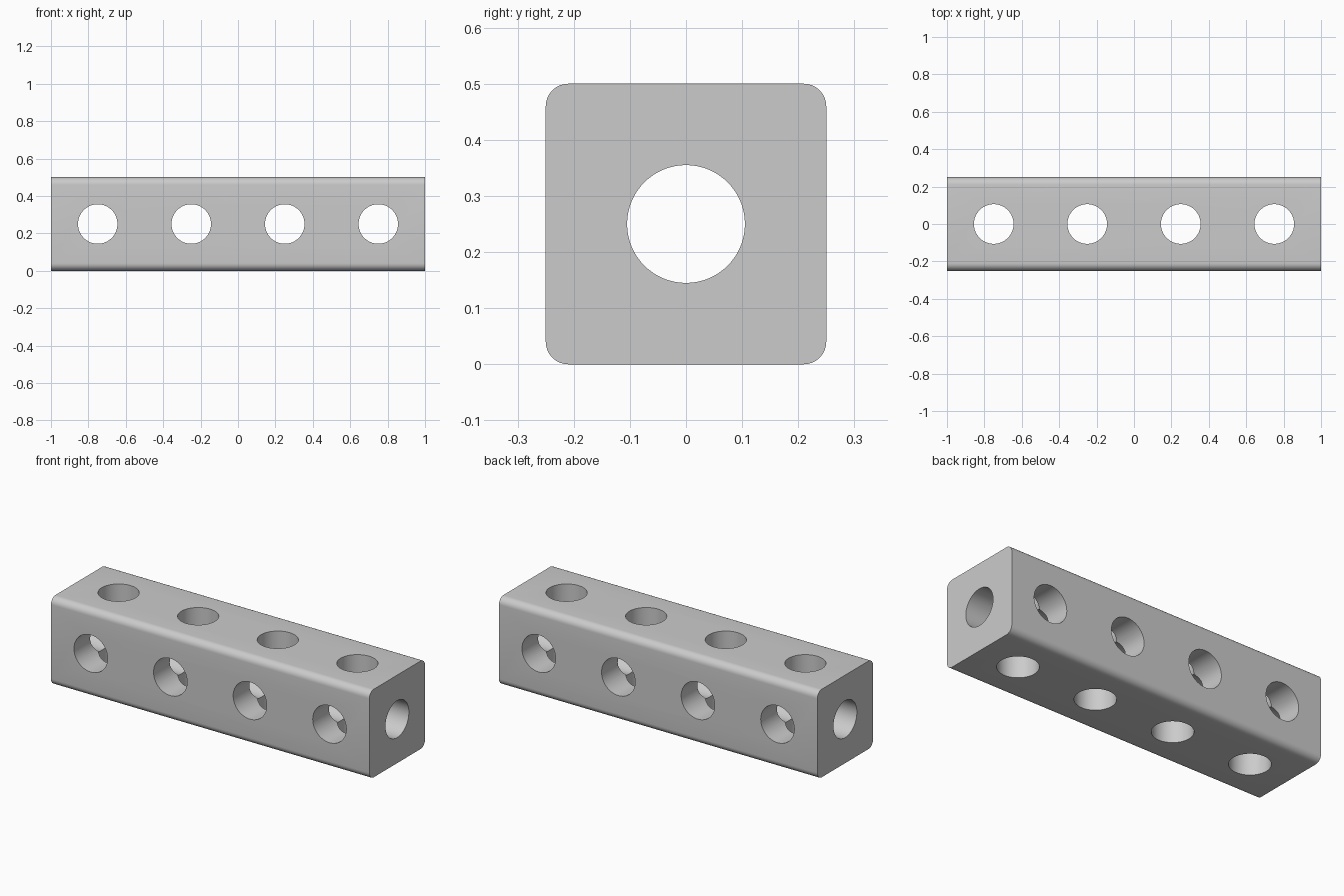
import bpy, bmesh
from math import pi, radians
from mathutils import Matrix, Vector

if "Cube" in bpy.data.objects:
    bpy.data.objects.remove(bpy.data.objects["Cube"])

LENGTH, SIDE, FILLET = 2.0, 0.5, 0.04
HOLE_X = [-0.75, -0.25, 0.25, 0.75]
MID = SIDE / 2


def add_object(name, bm):
    mesh = bpy.data.meshes.new(name)
    bm.to_mesh(mesh)
    bm.free()
    obj = bpy.data.objects.new(name, mesh)
    bpy.context.collection.objects.link(obj)
    return obj


def hole_cutter(name, xs, radius, depth, rotation):
    bm = bmesh.new()
    for x in xs:
        bmesh.ops.create_cone(bm, cap_ends=True, segments=64,
                              radius1=radius, radius2=radius, depth=depth,
                              matrix=Matrix.Translation((x, 0, MID)) @ rotation)
    return add_object(name, bm)


# Square beam with its four long edges rounded
bm = bmesh.new()
bmesh.ops.create_cube(bm, size=1, matrix=Matrix.Translation((0, 0, MID))
                      @ Matrix.Diagonal((LENGTH, SIDE, SIDE, 1)))
long_edges = [e for e in bm.edges
              if abs(e.verts[0].co.x - e.verts[1].co.x) > 1]
bmesh.ops.bevel(bm, geom=long_edges, offset=FILLET, segments=8,
                profile=0.5, affect='EDGES')
beam = add_object("drilled_beam", bm)

# Lengthwise bore, then rows of holes front-to-back and top-to-bottom
cutters = [
    hole_cutter("bore_cutter", [0], 0.105, 2.4, Matrix.Rotation(pi / 2, 4, 'Y')),
    hole_cutter("side_hole_cutter", HOLE_X, 0.1055, 0.8, Matrix.Rotation(pi / 2, 4, 'X')),
    hole_cutter("top_hole_cutter", HOLE_X, 0.106, 0.8, Matrix.Identity(4)),
]
bpy.context.view_layer.objects.active = beam
beam.select_set(True)
for cutter in cutters:
    cutter.hide_render = True
    mod = beam.modifiers.new(cutter.name, 'BOOLEAN')
    mod.operation, mod.solver, mod.object = 'DIFFERENCE', 'EXACT', cutter
    bpy.ops.object.modifier_apply(modifier=mod.name)
    bpy.data.objects.remove(cutter)

# Smooth fillets and bores, crisp rims
bpy.ops.object.shade_smooth_by_angle(angle=radians(30))
